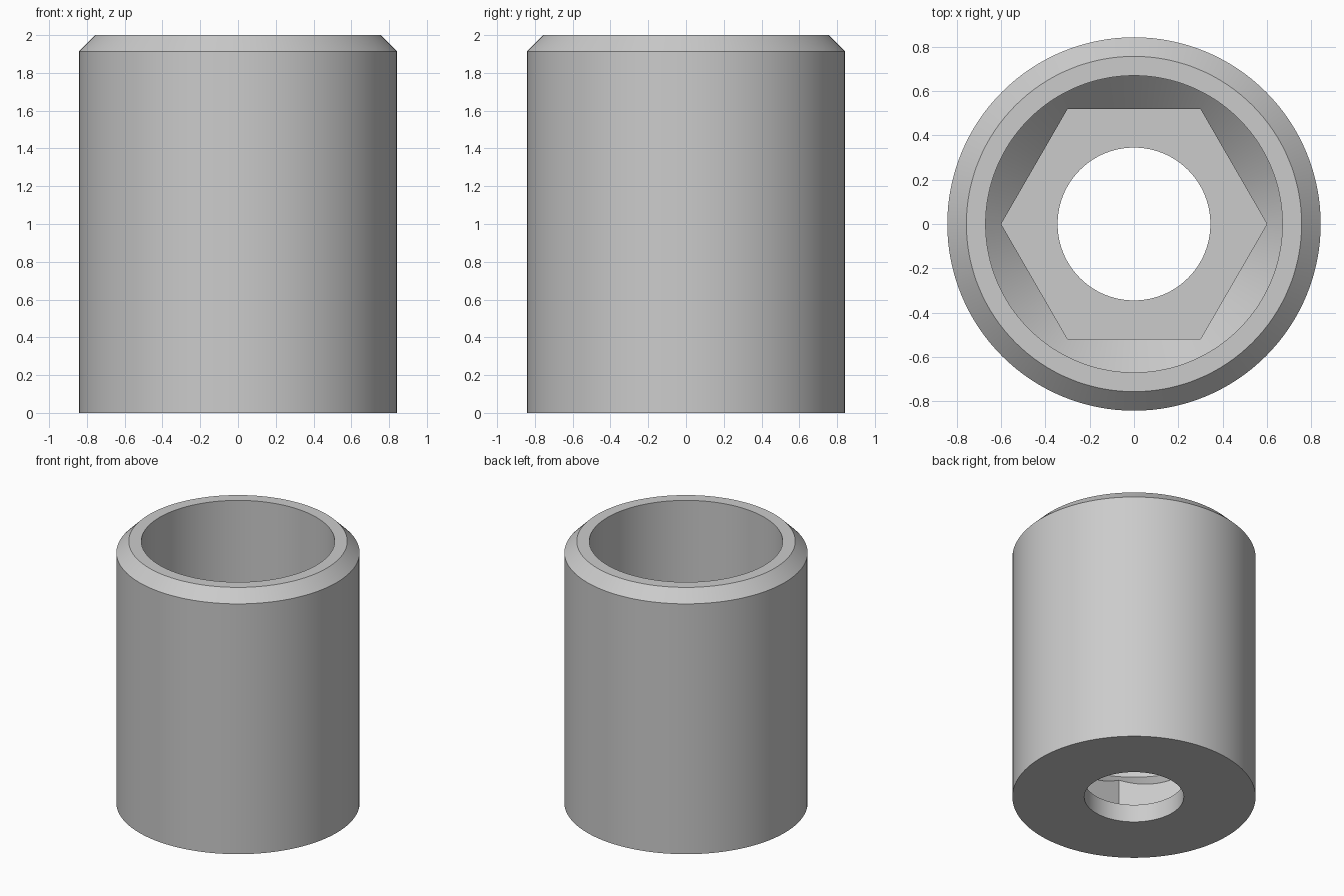
import bpy, bmesh, math

cube = bpy.data.objects.get("Cube")
if cube:
    bpy.data.objects.remove(cube, do_unlink=True)

OUTER, RIM, BORE, HOLE, HEX = 0.843, 0.757, 0.67, 0.345, 0.6
HEIGHT, FLOOR, CONE_TOP = 2.0, 0.136, 0.545
SEGMENTS = 128

grey = bpy.data.materials.new("plain_grey")
grey.use_nodes = True
colour = (0.6, 0.6, 0.6, 1)
grey.diffuse_color = colour
grey.node_tree.nodes["Principled BSDF"].inputs["Base Color"].default_value = colour


def add_object(name, bm):
    bmesh.ops.recalc_face_normals(bm, faces=bm.faces)
    mesh = bpy.data.meshes.new(name)
    bm.to_mesh(mesh)
    bm.free()
    mesh.materials.append(grey)
    obj = bpy.data.objects.new(name, mesh)
    bpy.context.collection.objects.link(obj)
    return obj


def lathe(name, profile, sides):
    """Turn a closed (radius, height) profile around the z axis."""
    bm = bmesh.new()
    rings = []
    for i in range(sides):
        a = math.tau * i / sides
        rings.append([bm.verts.new((r * math.cos(a), r * math.sin(a), z))
                      for r, z in profile])
    for i in range(sides):
        here, there = rings[i], rings[(i + 1) % sides]
        for j in range(len(profile)):
            k = (j + 1) % len(profile)
            bm.faces.new((here[j], there[j], there[k], here[k]))
    return add_object(name, bm)


# Sleeve: chamfered outside, deep bore, 45 degree cone, through hole
sleeve = lathe("socket_sleeve", [
    (HOLE, 0), (OUTER, 0),
    (OUTER, HEIGHT - (OUTER - RIM)), (RIM, HEIGHT),
    (BORE, HEIGHT), (BORE, CONE_TOP),
    (HOLE, CONE_TOP - (BORE - HOLE)),
], SEGMENTS)

# Hexagonal pocket cut through the cone down to a flat floor
bm = bmesh.new()
bottom = [bm.verts.new((HEX * math.cos(i * math.pi / 3),
                        HEX * math.sin(i * math.pi / 3), FLOOR)) for i in range(6)]
base = bm.faces.new(bottom)
up = bmesh.ops.extrude_face_region(bm, geom=[base])["geom"]
bmesh.ops.translate(bm, vec=(0, 0, 0.7),
                    verts=[v for v in up if isinstance(v, bmesh.types.BMVert)])
cutter = add_object("hex_pocket_cutter", bm)
cutter.hide_render = True

cut = sleeve.modifiers.new("hex_pocket", 'BOOLEAN')
cut.operation = 'DIFFERENCE'
cut.solver = 'EXACT'
cut.object = cutter

bpy.ops.object.select_all(action='DESELECT')
sleeve.select_set(True)
bpy.context.view_layer.objects.active = sleeve
bpy.ops.object.modifier_apply(modifier=cut.name)
bpy.data.objects.remove(cutter, do_unlink=True)
bpy.ops.object.shade_smooth_by_angle(angle=math.radians(30))
